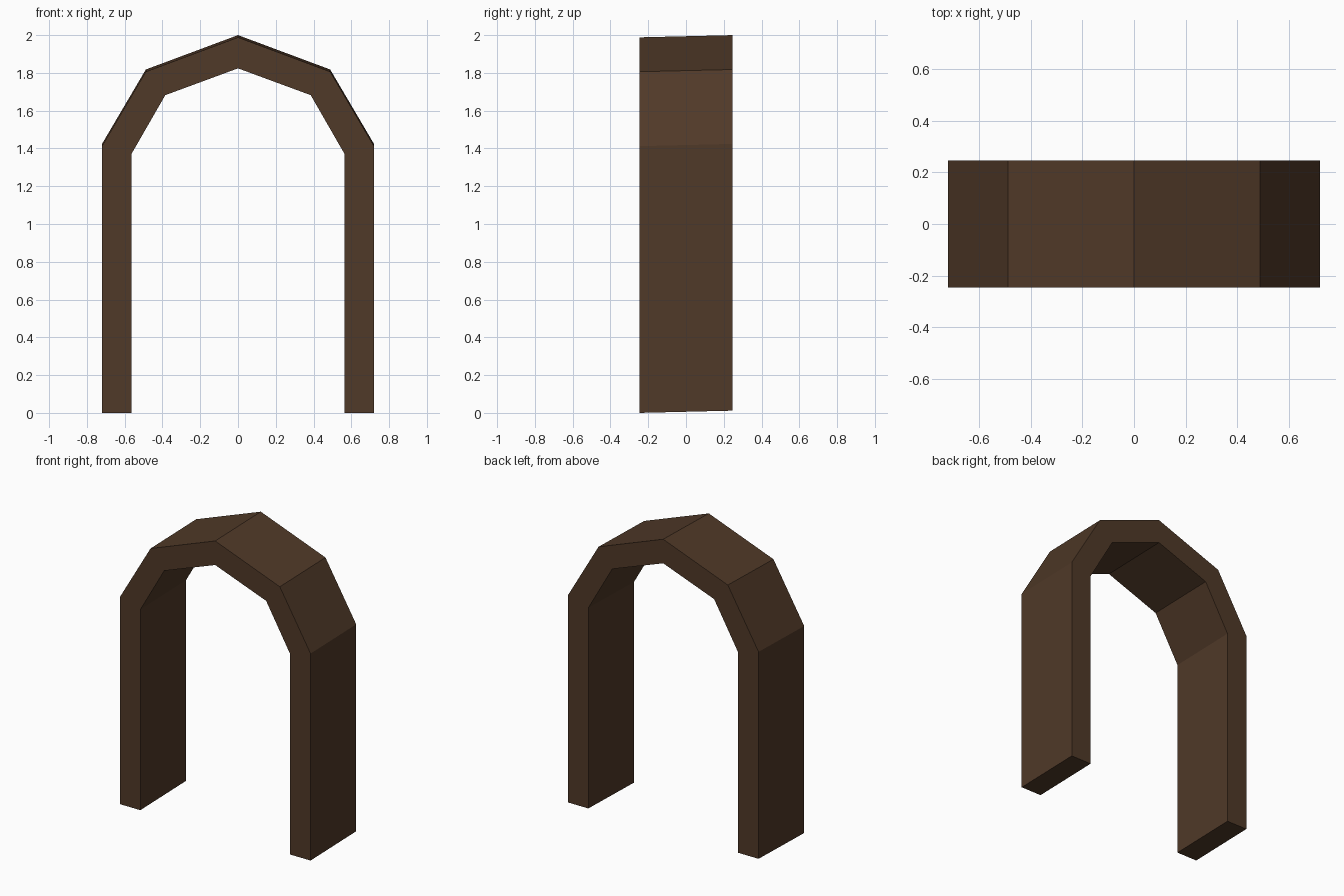
import bpy, bmesh

if "Cube" in bpy.data.objects:
    bpy.data.objects.remove(bpy.data.objects["Cube"])

# Dark brown wood
wood = bpy.data.materials.new("dark brown wood")
wood.diffuse_color = (0.08, 0.041, 0.021, 1)
wood.use_nodes = True
wood.node_tree.nodes["Principled BSDF"].inputs["Base Color"].default_value = wood.diffuse_color

# Right half of the arch: outer and inner edge points (x, z), foot to crown
OUTER = [(0.72, 0.006), (0.72, 1.418), (0.488, 1.812), (0, 1.994)]
INNER = [(0.565, 0.006), (0.565, 1.375), (0.385, 1.688), (0, 1.83)]
HALF_DEPTH = 0.246
SLOPE = 0.024          # the arch rises very slightly towards the back


def full_span(half):
    """Mirror a half profile into a left-foot to right-foot line."""
    return [(-x, z) for x, z in half[:-1]] + half[::-1]


# Arch: sweep the quad cross-section along the profile
bm = bmesh.new()
rings = []
for (ox, oz), (ix, iz) in zip(full_span(OUTER), full_span(INNER)):
    section = [(ox, -HALF_DEPTH, oz), (ox, HALF_DEPTH, oz),
               (ix, HALF_DEPTH, iz), (ix, -HALF_DEPTH, iz)]
    rings.append([bm.verts.new((x, y, z + SLOPE * y)) for x, y, z in section])

for a, b in zip(rings, rings[1:]):
    for i in range(4):
        j = (i + 1) % 4
        bm.faces.new((a[i], a[j], b[j], b[i]))

# Feet
bm.faces.new(rings[0])
bm.faces.new(rings[-1])
bmesh.ops.recalc_face_normals(bm, faces=bm.faces)

mesh = bpy.data.meshes.new("arch")
bm.to_mesh(mesh)
bm.free()
mesh.materials.append(wood)
bpy.context.collection.objects.link(bpy.data.objects.new("arch", mesh))
